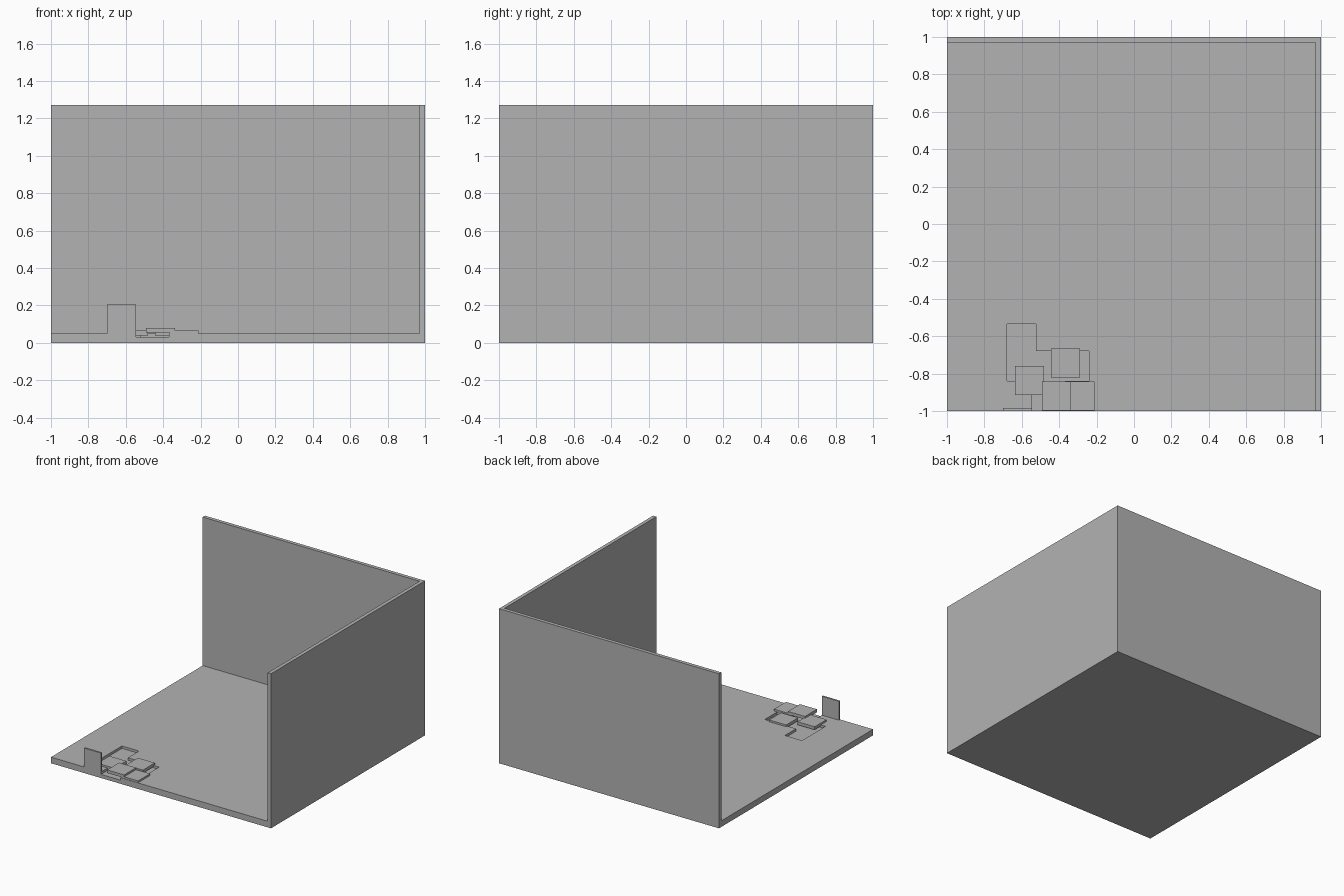
import bpy
import bmesh

cube = bpy.data.objects.get("Cube")
if cube:
    bpy.data.objects.remove(cube, do_unlink=True)

# Single plain grey
grey = bpy.data.materials.new("plain_grey")
grey.use_nodes = True
colour = (0.45, 0.45, 0.45, 1)
grey.diffuse_color = colour
grey.node_tree.nodes["Principled BSDF"].inputs["Base Color"].default_value = colour


def prism(name, outline, z0, z1):
    """Extrude a flat outline from z0 up to z1."""
    bm = bmesh.new()
    base = bm.faces.new([bm.verts.new((x, y, z0)) for x, y in outline])
    top = bmesh.ops.extrude_face_region(bm, geom=[base])["geom"]
    verts = [v for v in top if isinstance(v, bmesh.types.BMVert)]
    bmesh.ops.translate(bm, verts=verts, vec=(0, 0, z1 - z0))
    bmesh.ops.recalc_face_normals(bm, faces=bm.faces)
    mesh = bpy.data.meshes.new(name)
    bm.to_mesh(mesh)
    bm.free()
    mesh.materials.append(grey)
    obj = bpy.data.objects.new(name, mesh)
    bpy.context.collection.objects.link(obj)
    return obj


def box(name, x0, x1, y0, y1, z0, z1):
    return prism(name, [(x0, y0), (x1, y0), (x1, y1), (x0, y1)], z0, z1)


HEIGHT, FLOOR, WALL = 1.27, 0.05, 0.03

# Floor slab and the two walls standing on it
floor = box("floor", -1, 1, -1, 1, 0, FLOOR)
box("left_wall", 1 - WALL, 1, -1, 1, FLOOR, HEIGHT)
box("back_wall", -1, 1 - WALL, 1 - WALL, 1, FLOOR, HEIGHT)

# Shallow recess where tiles have been lifted, open at the front edge
recess = prism("recess_cutter", [
    (-0.545, -1.1), (-0.37, -1.1), (-0.37, -0.84), (-0.24, -0.84),
    (-0.24, -0.68), (-0.525, -0.68), (-0.525, -0.535), (-0.68, -0.535),
    (-0.68, -0.84), (-0.545, -0.84)], 0.03, 0.1)
recess.hide_render = True
cut = floor.modifiers.new("recess", "BOOLEAN")
cut.object = recess
cut.operation = "DIFFERENCE"
cut.solver = "EXACT"
bpy.context.view_layer.objects.active = floor
bpy.ops.object.modifier_apply(modifier=cut.name)
bpy.data.objects.remove(recess, do_unlink=True)

# Loose floor tiles: left edge, front edge, underside
TILE, THICK = 0.155, 0.025
tiles = {
    "back_tile": (-0.445, -0.82, 0.04),
    "right_tile": (-0.637, -0.915, 0.04),
    "left_tile": (-0.365, -0.997, 0.04),
    "top_tile": (-0.492, -0.997, 0.055),
}
for name, (x, y, z) in tiles.items():
    box(name, x, x + TILE, y, y + TILE, z, z + THICK)

# Tile standing upright on the front edge
box("upright_tile", -0.7, -0.545, -1, -0.985, FLOOR, 0.205)
